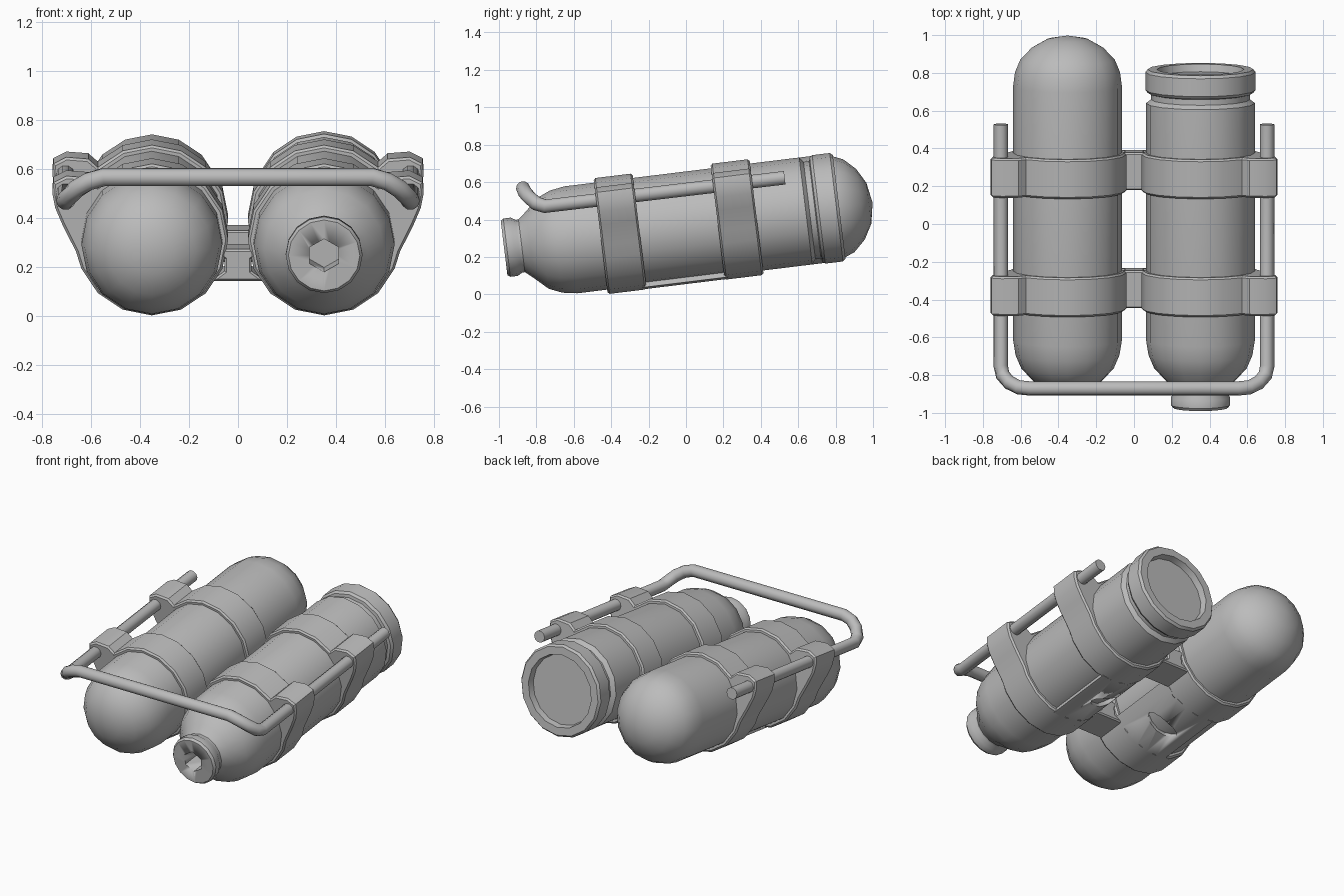
import bpy, bmesh
from math import sin, cos, radians, pi
from mathutils import Matrix, Vector

if "Cube" in bpy.data.objects:
    bpy.data.objects.remove(bpy.data.objects["Cube"])

TILT = Matrix.Translation((0, 0, 0.367)) @ Matrix.Rotation(radians(7), 4, 'X')
TANK_X = 0.352
R = 0.288

grey = bpy.data.materials.new("plain_grey")
grey.use_nodes = True
grey.diffuse_color = (0.5, 0.5, 0.5, 1)
grey.node_tree.nodes["Principled BSDF"].inputs["Base Color"].default_value = (0.5, 0.5, 0.5, 1)


def activate(ob):
    bpy.ops.object.select_all(action='DESELECT')
    ob.select_set(True)
    bpy.context.view_layer.objects.active = ob


def finish(bm, name, angle=35):
    """Turn a bmesh in the tilted frame into a smooth shaded object."""
    bmesh.ops.remove_doubles(bm, verts=bm.verts, dist=0.0005)
    bmesh.ops.recalc_face_normals(bm, faces=bm.faces)
    bm.transform(TILT)
    mesh = bpy.data.meshes.new(name)
    bm.to_mesh(mesh)
    bm.free()
    mesh.materials.append(grey)
    ob = bpy.data.objects.new(name, mesh)
    bpy.context.collection.objects.link(ob)
    activate(ob)
    bpy.ops.object.shade_smooth_by_angle(angle=radians(angle))
    return ob


def lathe(name, x, profile, steps=16):
    """Spin (along, radius) points round the tank axis."""
    bm = bmesh.new()
    vs = [bm.verts.new((x, u, r)) for u, r in profile]
    es = [bm.edges.new(pair) for pair in zip(vs, vs[1:])]
    bmesh.ops.spin(bm, geom=vs + es, cent=(x, 0, 0), axis=(0, 1, 0),
                   angle=2 * pi, steps=steps)
    return finish(bm, name)


def extrude(name, outline, u0, u1, bevel=0.0):
    """Extrude an (x, height) outline along the tank axis."""
    bm = bmesh.new()
    face = bm.faces.new([bm.verts.new((x, u0, w)) for x, w in outline])
    top = bmesh.ops.extrude_face_region(bm, geom=[face])["geom"]
    bmesh.ops.translate(bm, vec=(0, u1 - u0, 0),
                        verts=[v for v in top if isinstance(v, bmesh.types.BMVert)])
    if bevel:
        rims = [e for e in bm.edges if abs(e.verts[0].co.y - e.verts[1].co.y) < 1e-5]
        bmesh.ops.bevel(bm, geom=rims, offset=bevel, segments=1, affect='EDGES')
    return finish(bm, name)


def cut(target, matrix, sides):
    """Cut a prism shaped hole."""
    bm = bmesh.new()
    bmesh.ops.create_cone(bm, cap_ends=True, segments=sides, radius1=1,
                          radius2=1, depth=1, matrix=matrix)
    cutter = finish(bm, "hole_cutter")
    cutter.hide_render = True
    mod = target.modifiers.new("hole", 'BOOLEAN')
    mod.operation = 'DIFFERENCE'
    mod.object = cutter
    mod.solver = 'EXACT'
    activate(target)
    target.modifiers.move(len(target.modifiers) - 1, 0)
    bpy.ops.object.modifier_apply(modifier="hole")
    bpy.data.objects.remove(cutter)


def arc(x, r, start, end, count, side):
    pts = [radians(start + (end - start) * i / count) for i in range(count + 1)]
    return [(x + side * r * cos(a), r * sin(a)) for a in pts]


# Tank with two domed ends
front_dome = [(-0.84, 0.18), (-0.77, 0.245), (-0.70, 0.275), (-0.62, R)]
lathe("right_tank", -TANK_X,
      [(-0.89, 0), (-0.88, 0.09)] + front_dome
      + [(0.735, R), (0.81, 0.278), (0.877, 0.25), (0.94, 0.19), (0.985, 0.11), (1.005, 0)])

# Tank with a nozzle in front and a grooved cap with a sunken disc behind
left_tank = lathe("left_tank", TANK_X,
                  [(-0.98, 0), (-0.98, 0.146), (-0.965, 0.157), (-0.925, 0.157),
                   (-0.90, 0.142), (-0.885, 0.142)] + front_dome
                  + [(0.645, R), (0.665, 0.262), (0.695, 0.262), (0.70, 0.28), (0.715, 0.292),
                     (0.81, 0.292), (0.825, 0.28), (0.825, 0.23), (0.785, 0.222), (0.785, 0)])
cut(left_tank, Matrix.Translation((TANK_X, -0.93, 0)) @ Matrix.Rotation(radians(90), 4, 'X')
    @ Matrix.Diagonal((0.068, 0.068, 0.2, 1)), 6)

# Strap bands with a rail clamp on the outer side, joined in the middle
BANDS = {"front": (-0.46, -0.25), "rear": (0.17, 0.38)}
CLAMP = [(0.31, -0.05), (0.365, 0.06), (0.395, 0.13), (0.407, 0.19), (0.403, 0.235),
         (0.35, 0.262), (0.26, 0.255)]
for place, (u0, u1) in BANDS.items():
    for name, side in (("left", 1), ("right", -1)):
        x = side * TANK_X
        outline = arc(x, 0.312, 45, 337.5, 13, side)
        outline += [(x + side * dx, w) for dx, w in CLAMP]
        extrude(f"{place}_{name}_band", outline, u0, u1, 0.01)
    half = [(0.11, -0.17), (0.055, -0.13), (0.055, -0.08), (0.11, -0.04)]
    extrude(f"{place}_band_link", half + [(-x, w) for x, w in reversed(half)],
            u0 + 0.005, u1 - 0.005, 0.008)

# Curved plates along the lower inner side, each with an oval hole
for name, side in (("left", 1), ("right", -1)):
    x = side * TANK_X
    outline = arc(x, 0.31, 205, 285, 6, side) + arc(x, 0.28, 285, 205, 6, side)
    plate = extrude(f"{name}_lower_plate", outline, -0.27, 0.19)
    a = radians(245)
    out = Vector((side * cos(a), 0, sin(a)))
    spot = Vector((x, -0.04, 0)) + out * 0.3
    cut(plate, Matrix.Translation(spot) @ out.to_track_quat('Z', 'Y').to_matrix().to_4x4()
        @ Matrix.Diagonal((0.05, 0.11, 0.2, 1)), 12)

# Bent tube rail running round the front
side_path = [(0.705, 0.555, 0.19), (0.705, -0.735, 0.195), (0.695, -0.78, 0.215),
             (0.66, -0.815, 0.254), (0.61, -0.836, 0.287), (0.55, -0.84, 0.305)]
path = [Vector(p) for p in side_path]
path += [Vector((-p.x, p.y, p.z)) for p in reversed(path)]
bm = bmesh.new()
rings = []
for i, p in enumerate(path):
    before = (p - path[i - 1]).normalized() if i else Vector()
    after = (path[i + 1] - p).normalized() if i < len(path) - 1 else Vector()
    along = (before + after).normalized()
    # Keep one reference direction so that the tube does not twist
    across = along.cross(Vector((0, 0, 1))).normalized()
    up = across.cross(along)
    rings.append([bm.verts.new(p + 0.038 * (across * cos(k * pi / 5) + up * sin(k * pi / 5)))
                  for k in range(10)])
for a, b in zip(rings, rings[1:]):
    for k in range(10):
        bm.faces.new((a[k], a[k - 1], b[k - 1], b[k]))
for ring in (rings[0], rings[-1]):
    bm.faces.new(ring)
finish(bm, "front_rail", 50)
